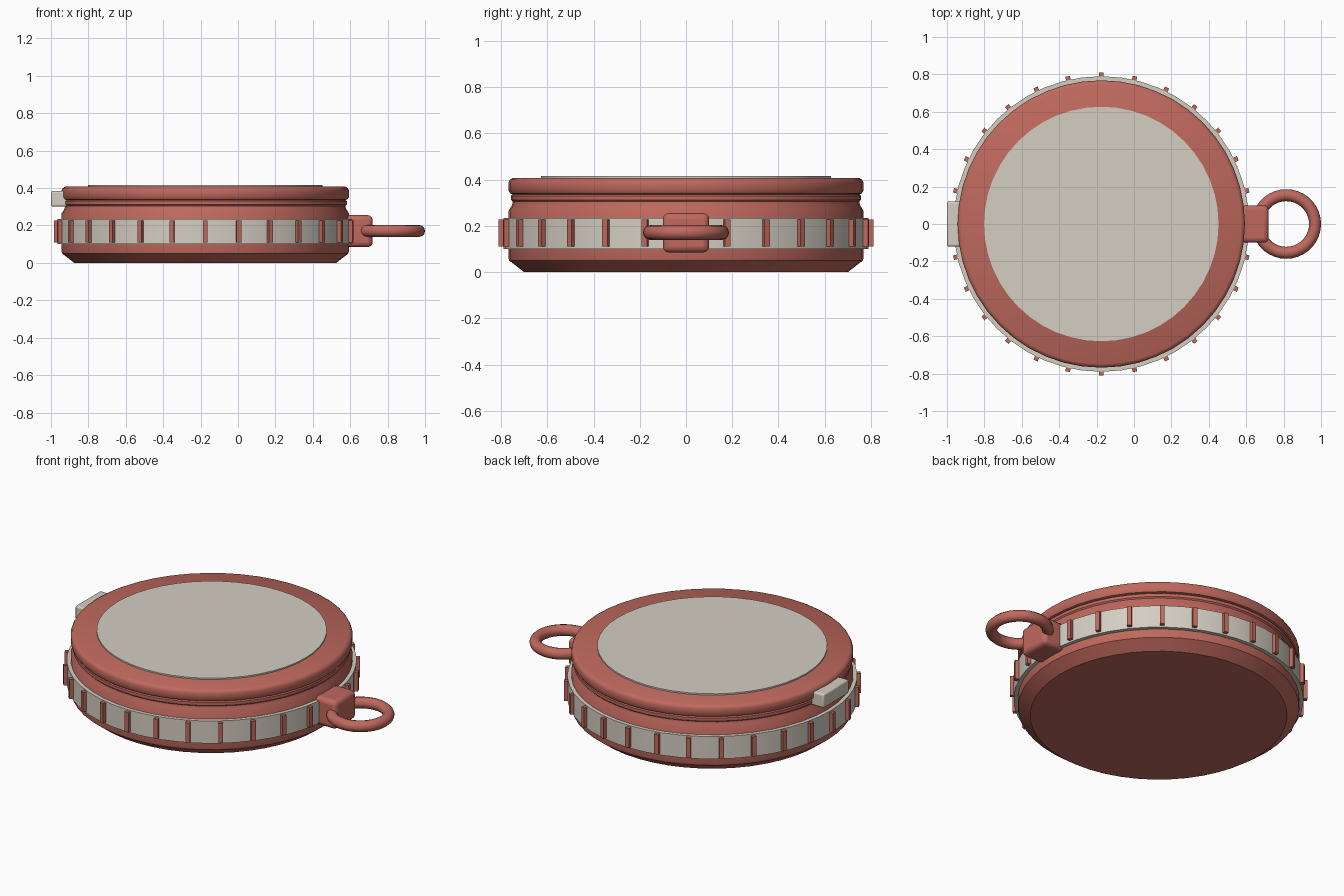
import bpy
import math

cube = bpy.data.objects.get("Cube")
if cube:
    bpy.data.objects.remove(cube, do_unlink=True)

CX = -0.175  # centre of the round case
SIDES = 48


def material(name, rgb):
    m = bpy.data.materials.new(name)
    m.use_nodes = True
    m.diffuse_color = (*rgb, 1)
    m.node_tree.nodes["Principled BSDF"].inputs["Base Color"].default_value = (*rgb, 1)
    return m


red = material("terracotta red", (0.52, 0.14, 0.11))
ivory = material("warm ivory", (0.66, 0.62, 0.54))


def finish(obj, name, mat, angle=35):
    obj.name = name
    obj.data.materials.append(mat)
    bpy.ops.object.select_all(action="DESELECT")
    obj.select_set(True)
    bpy.context.view_layer.objects.active = obj
    bpy.ops.object.shade_smooth_by_angle(angle=math.radians(angle))
    return obj


def lathe(name, profile, mat, closed=False):
    """Spin (radius, z) points round the case axis."""
    n = len(profile)
    verts = [(r * math.cos(a), r * math.sin(a), z)
             for a in (2 * math.pi * i / SIDES for i in range(SIDES))
             for r, z in profile]
    faces = []
    for i in range(SIDES):
        k = (i + 1) % SIDES
        for j in range(n if closed else n - 1):
            m = (j + 1) % n
            faces.append((i * n + j, k * n + j, k * n + m, i * n + m))
    if not closed:
        faces.append([i * n for i in reversed(range(SIDES))])
        faces.append([i * n + n - 1 for i in range(SIDES)])
    mesh = bpy.data.meshes.new(name)
    mesh.from_pydata(verts, [], faces)
    obj = bpy.data.objects.new(name, mesh)
    bpy.context.collection.objects.link(obj)
    obj.location.x = CX
    return finish(obj, name, mat)


def box(name, centre, size, mat, bevel=0, turn=0):
    bpy.ops.mesh.primitive_cube_add(size=1, location=centre, rotation=(0, 0, turn))
    obj = bpy.context.object
    obj.scale = size
    bpy.ops.object.transform_apply(location=False, rotation=False, scale=True)
    finish(obj, name, mat)
    if bevel:
        mod = obj.modifiers.new("rounded edges", "BEVEL")
        mod.width = bevel
        mod.segments = 3
    return obj


# Round case: base, waist and rolled lid
lathe("case_base", [(0.70, 0), (0.765, 0.05), (0.768, 0.06), (0.768, 0.265),
                    (0.752, 0.29), (0.75, 0.305)], red)
lathe("case_neck", [(0.74, 0.29), (0.75, 0.305), (0.757, 0.312),
                    (0.757, 0.33), (0.745, 0.34)], red)
lathe("lid", [(0.745, 0.335), (0.76, 0.34), (0.768, 0.352), (0.768, 0.388),
              (0.762, 0.4), (0.748, 0.408)], red)
lathe("lid_panel", [(0.627, 0.4), (0.627, 0.416)], ivory)

# Grip band with raised ridges
lathe("grip_band", [(0.75, 0.1), (0.79, 0.1), (0.79, 0.235), (0.75, 0.235)], ivory, True)
RIDGES = 28
for i in range(RIDGES):
    a = 2 * math.pi * i / RIDGES
    box(f"grip_ridge_{i + 1}", (CX + 0.795 * math.cos(a), 0.795 * math.sin(a), 0.169),
        (0.03, 0.025, 0.118), red, turn=a)

# Latch and hanging loop
box("latch", (-0.955, 0, 0.343), (0.09, 0.24, 0.084), ivory, 0.01)
box("loop_mount", (0.645, 0, 0.17), (0.15, 0.2, 0.17), red, 0.025)
bpy.ops.mesh.primitive_torus_add(location=(0.814, 0, 0.171), major_radius=0.154,
                                 minor_radius=0.032, major_segments=36, minor_segments=12)
finish(bpy.context.object, "hanging_loop", red, 60)
